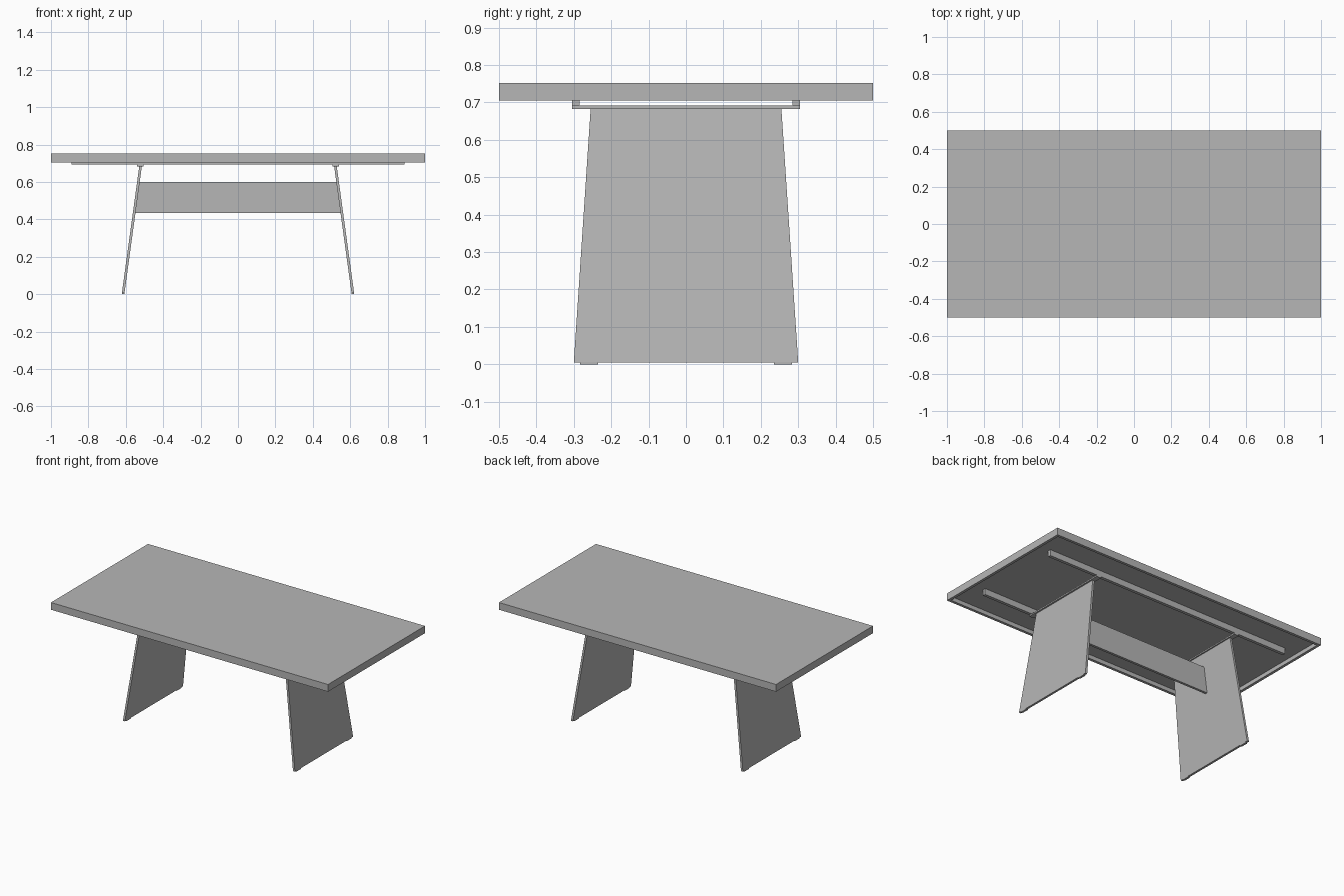
import bpy
import bmesh

cube = bpy.data.objects.get("Cube")
if cube:
    bpy.data.objects.remove(cube, do_unlink=True)

GREY = (0.47, 0.47, 0.47, 1)
mat = bpy.data.materials.new("plain grey")
mat.use_nodes = True
mat.diffuse_color = GREY
mat.node_tree.nodes["Principled BSDF"].inputs["Base Color"].default_value = GREY


def add_object(name, bm):
    bmesh.ops.recalc_face_normals(bm, faces=bm.faces)
    mesh = bpy.data.meshes.new(name)
    bm.to_mesh(mesh)
    bm.free()
    mesh.materials.append(mat)
    obj = bpy.data.objects.new(name, mesh)
    bpy.context.collection.objects.link(obj)
    return obj


def frustum(bottom, top, z0, z1):
    """Six-sided solid between two rectangles given as (x0, x1, y0, y1)."""
    bm = bmesh.new()
    rings = []
    for (x0, x1, y0, y1), z in ((bottom, z0), (top, z1)):
        corners = ((x0, y0), (x1, y0), (x1, y1), (x0, y1))
        rings.append([bm.verts.new((x, y, z)) for x, y in corners])
    low, high = rings
    bm.faces.new(low[::-1])
    bm.faces.new(high)
    for i in range(4):
        j = (i + 1) % 4
        bm.faces.new((low[i], low[j], high[j], high[i]))
    return bm


def box(name, rect, z0, z1):
    return add_object(name, frustum(rect, rect, z0, z1))


def mirrored(s, a, b):
    return tuple(sorted((s * a, s * b)))


# Table top with a recessed underside inside a narrow rim
slab = (-1, 1, -0.5, 0.5)
bm = frustum(slab, slab, 0.705, 0.752)
bm.faces.ensure_lookup_table()
under = bm.faces[0]
bm.normal_update()
bmesh.ops.inset_region(bm, faces=[under], thickness=0.025)
bmesh.ops.inset_region(bm, faces=[under], thickness=0)
bmesh.ops.translate(bm, verts=under.verts, vec=(0, 0, 0.026))
add_object("table_top", bm)

# Long rails under the top
for side, s in (("front", -1), ("back", 1)):
    box(side + "_rail", (-0.89, 0.89) + mirrored(s, 0.285, 0.305), 0.692, 0.731)

# Splayed plate legs with cross bars and foot pads
for side, s in (("left", 1), ("right", -1)):
    foot = mirrored(s, 0.607, 0.621)
    head = mirrored(s, 0.514, 0.528)
    add_object(side + "_leg", frustum(foot + (-0.3, 0.3), head + (-0.255, 0.255),
                                      0.005, 0.684))
    box(side + "_cross_bar", mirrored(s, 0.506, 0.539) + (-0.305, 0.305), 0.683, 0.692)
    for end, t in (("front", -1), ("back", 1)):
        box(f"{side}_{end}_foot_pad", foot + mirrored(t, 0.235, 0.283), 0, 0.006)

# Stretcher panel joining the two legs
add_object("stretcher_panel", frustum((-0.55, 0.55, -0.008, 0.008),
                                      (-0.528, 0.528, -0.008, 0.008), 0.435, 0.6))
